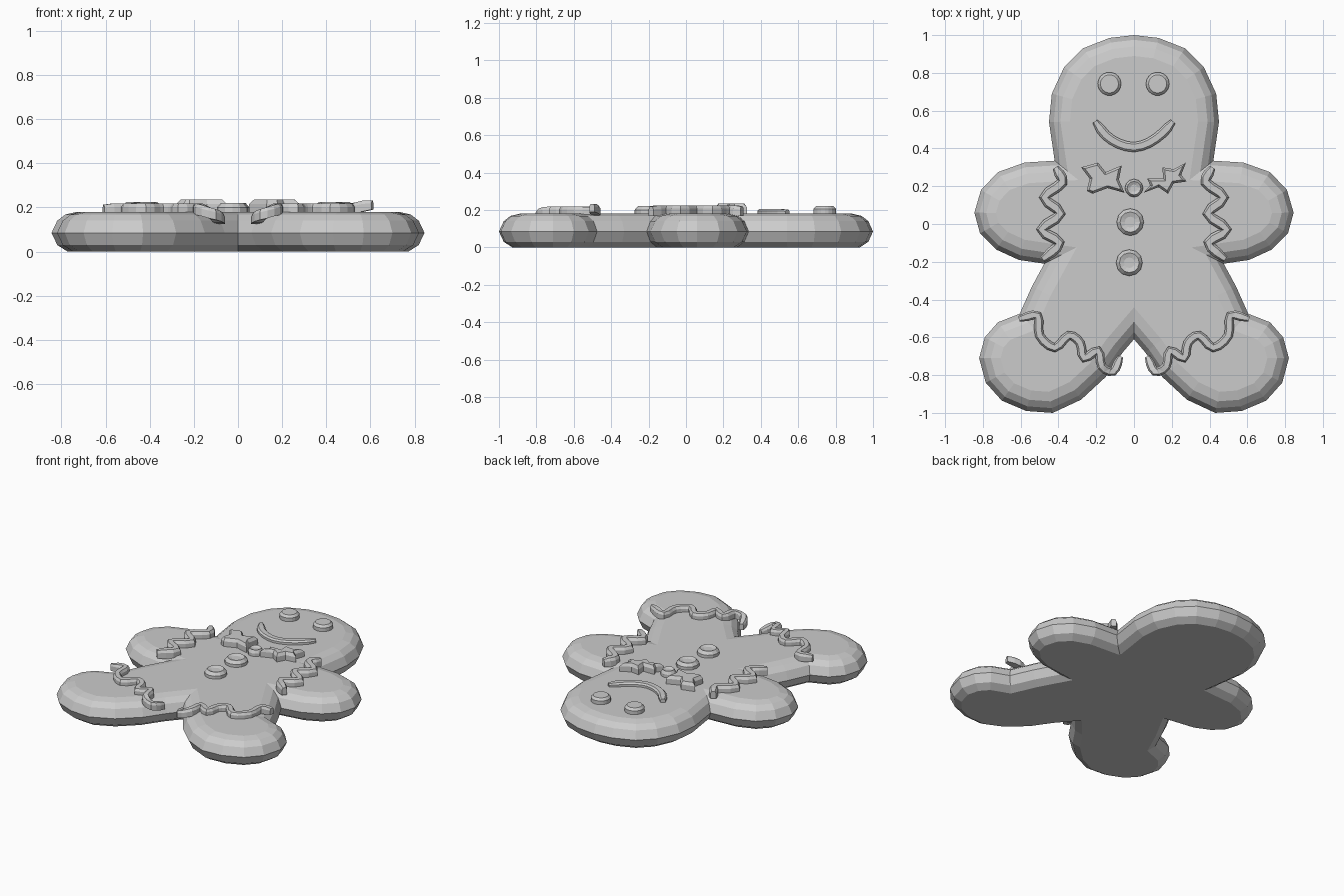
import bpy, bmesh, math
from mathutils import Vector

if "Cube" in bpy.data.objects:
    bpy.data.objects.remove(bpy.data.objects["Cube"])

TOP = 0.18


def finish(name, bm):
    bmesh.ops.recalc_face_normals(bm, faces=bm.faces)
    bmesh.ops.triangulate(bm, faces=bm.faces)
    me = bpy.data.meshes.new(name)
    bm.to_mesh(me)
    bm.free()
    ob = bpy.data.objects.new(name, me)
    bpy.context.collection.objects.link(ob)
    return ob


def skin(bm, rings, closed=True):
    # join rings of points with quads and cap both ends
    vs = [[bm.verts.new(p) for p in r] for r in rings]
    n = len(vs[0])
    for a, b in zip(vs, vs[1:]):
        for i in range(n):
            j = (i + 1) % n
            bm.faces.new((a[i], a[j], b[j], b[i]))
    bm.faces.new(vs[0][::-1])
    bm.faces.new(vs[-1])


def inset(pts, d):
    # mitred inward offset of a closed outline
    pts = [Vector(p) for p in pts]
    n = len(pts)
    area = sum(pts[i - 1].cross(pts[i]) for i in range(n))
    s = 1 if area > 0 else -1
    out = []
    for i, p in enumerate(pts):
        a = (p - pts[i - 1]).normalized()
        b = (pts[(i + 1) % n] - p).normalized()
        na, nb = Vector((-a.y, a.x)) * s, Vector((-b.y, b.x)) * s
        m = (na + nb).normalized()
        out.append(p + m * d / max(m.dot(na), 0.45))
    return out


def pillow(name, outline, profile):
    bm = bmesh.new()
    skin(bm, [[(p.x, p.y, z) for p in inset(outline, d)] for d, z in profile])
    return finish(name, bm)


def spline(pts, steps):
    # smooth path through the points
    P = [Vector(p) for p in pts]
    P = [2 * P[0] - P[1]] + P + [2 * P[-1] - P[-2]]
    out = []
    for i in range(1, len(P) - 2):
        a, b, c, d = P[i - 1:i + 3]
        for k in range(steps):
            t = k / steps
            out.append(0.5 * (2 * b + (c - a) * t + (2 * a - 5 * b + 4 * c - d) * t * t
                              + (3 * b - a - 3 * c + d) * t ** 3))
    return out + [P[-2]]


def icing(name, pts, w, h, steps=3):
    # piped icing strip with a bevelled section and rounded tips
    path = spline(pts, steps)
    section = [(-1, -0.3), (-1, 0.6), (-0.6, 1), (0.6, 1), (1, 0.6), (1, -0.3)]
    rings = []
    last = len(path) - 1
    for i, p in enumerate(path):
        t = path[min(i + 1, last)] - path[max(i - 1, 0)]
        t.z = 0
        t.normalize()
        side = Vector((-t.y, t.x, 0))
        k = 0.6 if i in (0, last) else 1
        q = p + t * w * 0.4 * ((i == last) - (i == 0))
        rings.append([q + side * w * k * u + Vector((0, 0, h * v * (0.85 if k < 1 else 1)))
                      for u, v in section])
    bm = bmesh.new()
    skin(bm, rings)
    return finish(name, bm)


def dot(name, x, y, profile, sides):
    bm = bmesh.new()
    skin(bm, [[(x + r * math.cos(2 * math.pi * i / sides),
                y + r * math.sin(2 * math.pi * i / sides), z) for i in range(sides)]
              for r, z in profile])
    return finish(name, bm)


# cookie body: half outline mirrored, pillowed edge
half = [(0, 1), (0.13, 0.985), (0.27, 0.93), (0.37, 0.83), (0.435, 0.69), (0.45, 0.54),
        (0.42, 0.335), (0.58, 0.325), (0.72, 0.275), (0.81, 0.18), (0.845, 0.06),
        (0.815, -0.05), (0.73, -0.135), (0.61, -0.19), (0.475, -0.21), (0.54, -0.33),
        (0.605, -0.475), (0.72, -0.52), (0.79, -0.6), (0.82, -0.71), (0.785, -0.84),
        (0.7, -0.935), (0.57, -0.99), (0.43, -1.0), (0.28, -0.93), (0.15, -0.81),
        (0.06, -0.68), (0, -0.61)]
body = half + [(-x, y) for x, y in half[-2:0:-1]]
pillow("cookie_body", body, [(0.07, 0), (0.025, 0.03), (0, 0.085), (0.025, 0.14),
                             (0.06, 0.168), (0.11, TOP)])

# eyes
for side, x in (("left", -0.13), ("right", 0.125)):
    dot("eye_" + side, x, 0.742, [(0.062, 0.17), (0.062, 0.205), (0.048, 0.22)], 18)

# buttons with a dimple, and the berry between the leaves
for name, x, y, r in (("button_upper", -0.02, 0.01, 0.072), ("button_lower", -0.025, -0.205, 0.07),
                      ("berry", 0, 0.19, 0.048)):
    dot(name, x, y, [(r, 0.17), (r, 0.2), (r * 0.75, 0.22), (r * 0.4, 0.212)], 12)

# smile
mouth = [(-0.2, 0.535), (-0.15, 0.47), (-0.08, 0.425), (0, 0.407), (0.08, 0.43),
         (0.15, 0.48), (0.2, 0.535)]
icing("mouth", [(x, y, TOP) for x, y in mouth], 0.026, 0.025, 2)

# leaf bow
leaf_left = [(-0.28, 0.3), (-0.19, 0.325), (-0.15, 0.275), (-0.065, 0.31), (-0.08, 0.235),
             (-0.05, 0.165), (-0.14, 0.19), (-0.22, 0.16), (-0.25, 0.175), (-0.235, 0.24)]
leaf_right = [(0.07, 0.24), (0.155, 0.24), (0.15, 0.3), (0.21, 0.29), (0.275, 0.325),
              (0.25, 0.26), (0.28, 0.225), (0.21, 0.215), (0.18, 0.16), (0.13, 0.195),
              (0.05, 0.165), (0.085, 0.205)]
for name, pts in (("leaf_left", leaf_left), ("leaf_right", leaf_right)):
    pillow(name, pts, [(0, 0.17), (0, 0.215), (0.012, 0.235)])

# wavy icing on arms and legs
arm = [(0.41, 0.29), (0.38, 0.22), (0.475, 0.14), (0.39, 0.055), (0.49, -0.03),
       (0.395, -0.1), (0.475, -0.18)]
leg = [(0.6, -0.5), (0.51, -0.485), (0.5, -0.59), (0.42, -0.655), (0.345, -0.59),
       (0.285, -0.63), (0.265, -0.71), (0.19, -0.67), (0.17, -0.755), (0.11, -0.78),
       (0.075, -0.71)]
for side, s in (("left", -1), ("right", 1)):
    icing("arm_icing_" + side, [(s * x, y, TOP) for x, y in arm], 0.028, 0.045)
    z = [TOP + 0.02 * (s > 0)] + [TOP] * 7 + [0.178, 0.155, 0.135]
    icing("leg_icing_" + side, [(s * x, y, h) for (x, y), h in zip(leg, z)], 0.024, 0.038)
